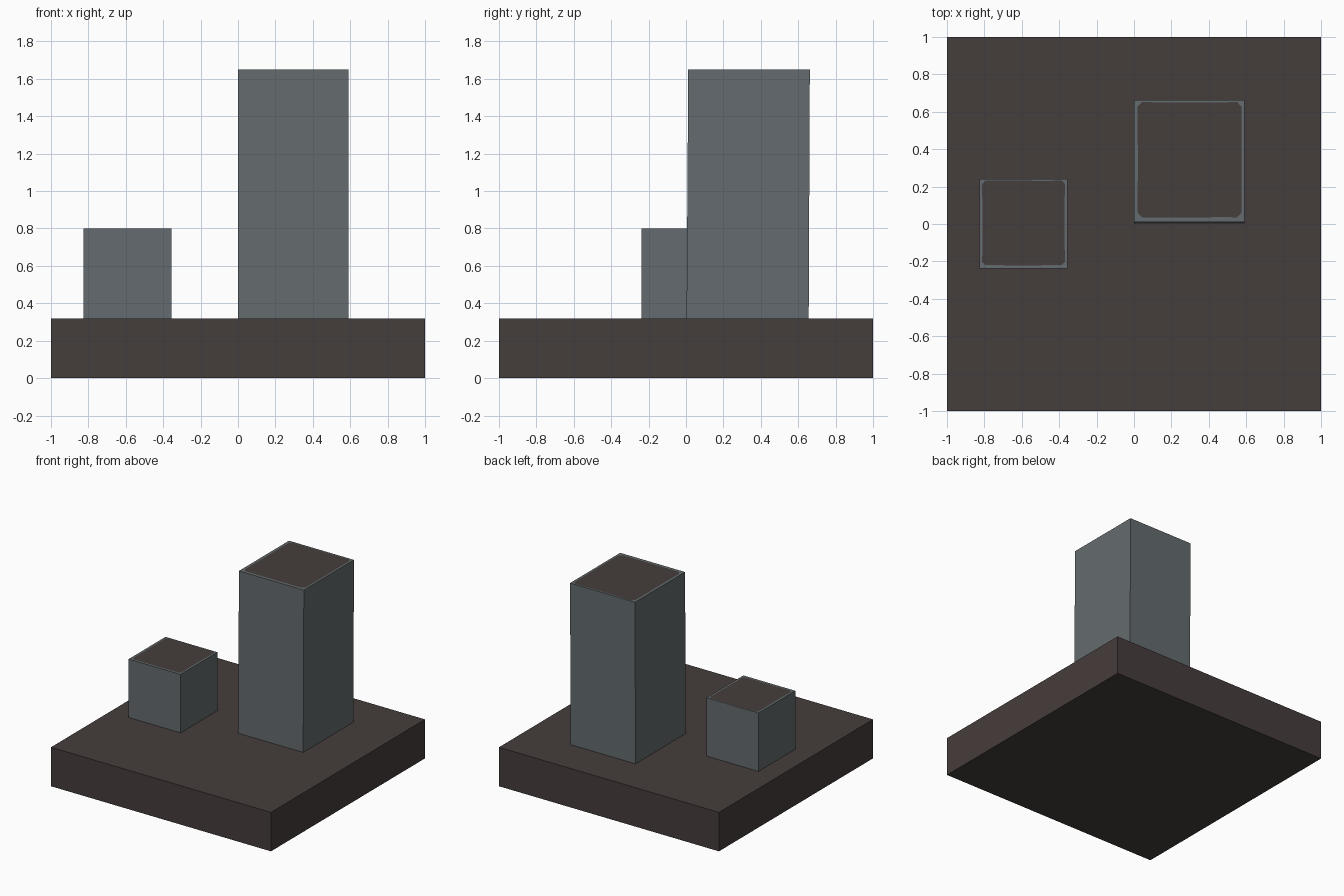
import bpy, bmesh, random
from mathutils import Vector

if "Cube" in bpy.data.objects:
    bpy.data.objects.remove(bpy.data.objects["Cube"])

random.seed(4)


def srgb(r, g, b):
    lin = [((c / 255 + 0.055) / 1.055) ** 2.4 for c in (r, g, b)]
    return (*lin, 1.0)


def material(name, colour):
    m = bpy.data.materials.new(name)
    m.diffuse_color = colour
    m.use_nodes = True
    m.node_tree.nodes["Principled BSDF"].inputs["Base Color"].default_value = m.diffuse_color
    return m


BROWN = material("dark_brown", srgb(69, 61, 60))
GREY = material("slate_grey", srgb(100, 107, 110))


def finish(name, bm, mats):
    bmesh.ops.recalc_face_normals(bm, faces=bm.faces)
    me = bpy.data.meshes.new(name)
    bm.to_mesh(me)
    bm.free()
    for m in mats:
        me.materials.append(m)
    ob = bpy.data.objects.new(name, me)
    bpy.context.collection.objects.link(ob)


def rect(x0, x1, y0, y1, z):
    return [Vector(p) for p in ((x0, y0, z), (x1, y0, z), (x1, y1, z), (x0, y1, z))]


# Square base slab
bm = bmesh.new()
bmesh.ops.create_cube(bm, size=2)
for v in bm.verts:
    v.co.z = 0.32 if v.co.z > 0 else 0
finish("base_slab", bm, [BROWN])

STEPS = (0, 0.04, 0.3, 0.5, 0.75, 0.96)


def block(name, bottom, top, margins):
    """Grey block whose top has a worn grey rim around a brown panel."""
    bm = bmesh.new()
    low = [bm.verts.new(p) for p in bottom]
    left, right, front, back = margins
    z = top[0].z
    panel = rect(top[0].x + left, top[1].x - right, top[0].y + front, top[2].y - back, z)
    centre = sum(panel, Vector()) / 4
    outer, inner = [], []
    for i in range(4):
        j = (i + 1) % 4
        for t in STEPS:
            outer.append(bm.verts.new(top[i].lerp(top[j], t)))
            p = panel[i].lerp(panel[j], t)
            if t == 0:
                # Clipped panel corners
                p = p.lerp(centre, 0.04)
            elif 0.1 < t < 0.9:
                # Uneven panel edges
                p = p.lerp(centre, random.uniform(-0.006, 0.012))
            inner.append(bm.verts.new(p))
    n, s = len(outer), len(STEPS)
    # Walls and underside
    for i in range(4):
        edge = [outer[(i * s + k) % n] for k in range(s + 1)]
        bm.faces.new([low[i], low[(i + 1) % 4]] + edge[::-1])
    bm.faces.new(low[::-1])
    # Rim and brown panel
    for k in range(n):
        m = (k + 1) % n
        bm.faces.new([outer[k], outer[m], inner[m], inner[k]])
    bm.faces.new(inner).material_index = 1
    finish(name, bm, [GREY, BROWN])


# Tall block leans back very slightly
block("tall_block",
      rect(0.0, 0.59, 0.003, 0.656, 0.32),
      rect(0.0, 0.59, 0.012, 0.662, 1.65),
      (0.02, 0.016, 0.024, 0.01))

block("short_block",
      rect(-0.827, -0.355, -0.238, 0.24, 0.32),
      rect(-0.827, -0.355, -0.238, 0.24, 0.80),
      (0.015, 0.014, 0.018, 0.008))
